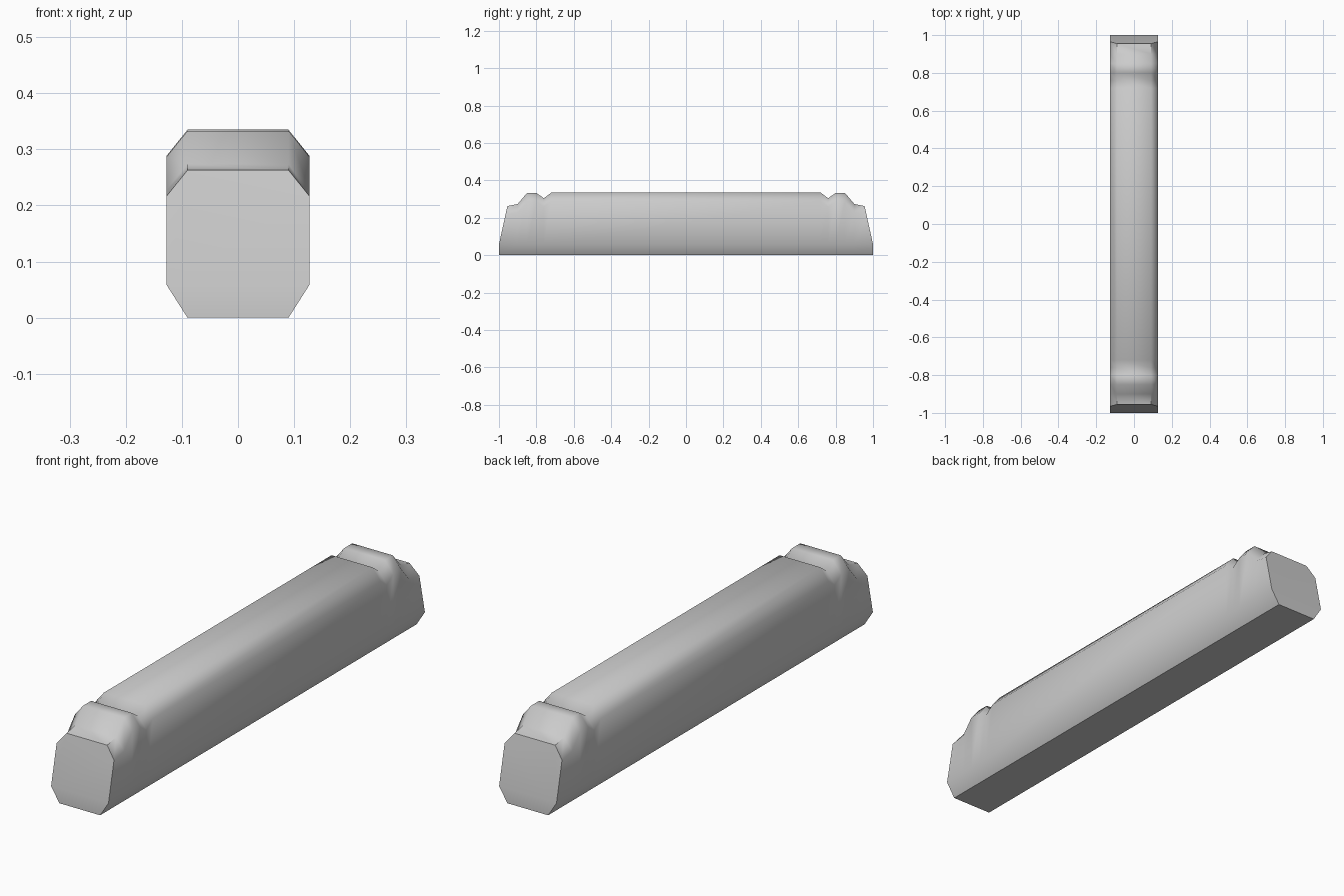
import bpy
import bmesh
import math

if "Cube" in bpy.data.objects:
    bpy.data.objects.remove(bpy.data.objects["Cube"], do_unlink=True)

# One flat grey for the whole beam
grey = bpy.data.materials.new("light grey")
grey.use_nodes = True
colour = (0.6, 0.6, 0.6, 1)
grey.diffuse_color = colour
grey.node_tree.nodes["Principled BSDF"].inputs["Base Color"].default_value = colour

HALF_WIDTH, FLAT_WIDTH = 0.127, 0.09
LOW_CHAMFER, TOP_CHAMFER = 0.058, 0.046

# Top outline of one end as (y, z), from tip to middle: nose, ridge, groove, deck
END = [(0.955, 0.263), (0.90, 0.274), (0.85, 0.333),
       (0.80, 0.333), (0.76, 0.305), (0.72, 0.335)]
stations = [(-y, z) for y, z in END] + END[::-1]


def section(y, z):
    """Chamfered octagon; the end sections lean out to the foot at full length."""
    tip = abs(y) == END[0][0]
    foot = math.copysign(1, y) if tip else y
    shoulder_z = z - TOP_CHAMFER
    shoulder = y + (foot - y) * TOP_CHAMFER / (z - LOW_CHAMFER)
    half = [(FLAT_WIDTH, foot, 0), (HALF_WIDTH, foot, LOW_CHAMFER),
            (HALF_WIDTH, shoulder, shoulder_z), (FLAT_WIDTH, y, z)]
    return half + [(-x, py, pz) for x, py, pz in reversed(half)]


# Beam lofted through the sections
bm = bmesh.new()
rings = [[bm.verts.new(p) for p in section(y, z)] for y, z in stations]
for a, b in zip(rings, rings[1:]):
    for i in range(len(a)):
        j = (i + 1) % len(a)
        bm.faces.new((a[i], a[j], b[j], b[i]))

# End caps: leaning octagon plus the upright strip at the foot
for r in (rings[0], rings[-1]):
    bm.faces.new((r[0], r[1], r[6], r[7]))
    bm.faces.new((r[1], r[2], r[3], r[4], r[5], r[6]))
bmesh.ops.recalc_face_normals(bm, faces=bm.faces)

mesh = bpy.data.meshes.new("beam")
bm.to_mesh(mesh)
bm.free()
mesh.materials.append(grey)
beam = bpy.data.objects.new("beam", mesh)
bpy.context.collection.objects.link(beam)

bpy.context.view_layer.objects.active = beam
beam.select_set(True)
bpy.ops.object.shade_smooth_by_angle(angle=math.radians(50))
